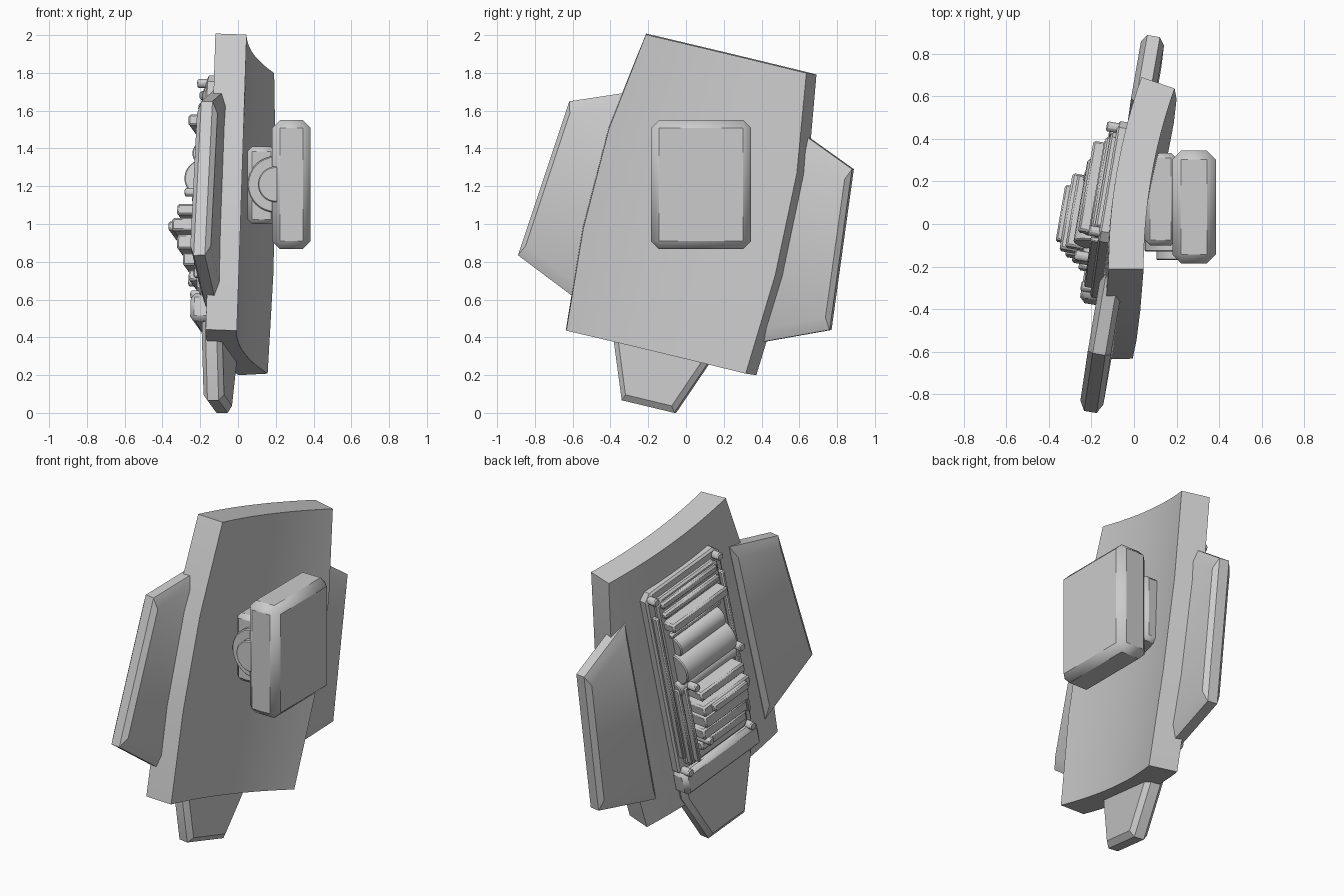
import bpy, bmesh, math
from mathutils import Vector, Matrix

cube = bpy.data.objects.get("Cube")
if cube:
    bpy.data.objects.remove(cube, do_unlink=True)

grey = bpy.data.materials.new("plain_grey")
grey.use_nodes = True
COLOUR = (0.6, 0.6, 0.6, 1)
grey.diffuse_color = COLOUR
grey.node_tree.nodes["Principled BSDF"].inputs["Base Color"].default_value = COLOUR

# Tilted frame of the shield: x = out of the hollow face, y = across, z = along
across = Vector((0.167, 0.972, -0.233)).normalized()
out = across.cross(Vector((0.033, 0.233, 0.972))).normalized()
along = out.cross(across)
FRAME = Matrix.Translation((0.055, 0.03, 1.095)) @ Matrix((out, across, along)).transposed().to_4x4()
WORLD = Matrix.Identity(4)


def finish(name, bm, frame=FRAME, bevel=0, segments=1):
    bmesh.ops.recalc_face_normals(bm, faces=bm.faces)
    mesh = bpy.data.meshes.new(name)
    bm.to_mesh(mesh)
    bm.free()
    mesh.materials.append(grey)
    ob = bpy.data.objects.new(name, mesh)
    bpy.context.collection.objects.link(ob)
    ob.matrix_world = frame
    if bevel:
        mod = ob.modifiers.new("edge", 'BEVEL')
        mod.width, mod.segments = bevel, segments
    return ob


def loft(name, rings, frame=FRAME):
    """Skin a list of equal-length rings and cap both ends."""
    bm = bmesh.new()
    loops = [[bm.verts.new(p) for p in ring] for ring in rings]
    for a, b in zip(loops, loops[1:]):
        for i in range(len(a)):
            j = (i + 1) % len(a)
            bm.faces.new((a[i], a[j], b[j], b[i]))
    bm.faces.new(loops[0])
    bm.faces.new(loops[-1])
    return finish(name, bm, frame)


def box(name, xs, ys, zs, bevel=0.01, frame=FRAME, segments=1):
    bm = bmesh.new()
    bmesh.ops.create_cube(bm, size=1)
    for v in bm.verts:
        v.co = [a + (b - a) * (c + 0.5) for c, (a, b) in zip(v.co, (xs, ys, zs))]
    return finish(name, bm, frame, bevel, segments)


def rod(name, centre, axis, radius, length, sides=24, frame=FRAME):
    bm = bmesh.new()
    turn = Vector((0, 0, 1)).rotation_difference(Vector(axis)).to_matrix().to_4x4()
    bmesh.ops.create_cone(bm, cap_ends=True, segments=sides, radius1=radius,
                          radius2=radius, depth=length,
                          matrix=Matrix.Translation(centre) @ turn)
    return finish(name, bm, frame, 0.006)


def bevelled_plate(name, outline, mid, half, rim, inset):
    """Flat plate whose two faces are drawn in towards the middle."""
    cy = sum(p[0] for p in outline) / len(outline)
    cz = sum(p[1] for p in outline) / len(outline)
    rings = []
    for x, k in ((-half, 1 - inset), (-rim, 1), (rim, 1), (half, 1 - inset)):
        rings.append([(mid + x, cy + (y - cy) * k, cz + (z - cz) * k) for y, z in outline])
    return loft(name, rings)


# Curved shield: a grid on a shallow arc, given thickness along its normals
THICK, CURVE, COLS = 0.165, 0.19, 16
rows = ((-0.795, 0.495), (-0.25, 0.53), (0.3, 0.518), (0.828, 0.443))
bm = bmesh.new()
layers = ([], [])
for z, half in rows:
    for depth, layer in zip((0, THICK), layers):
        line = []
        for i in range(COLS + 1):
            y = half * (2 * i / COLS - 1)
            n = Vector((1, -2 * CURVE * y, 0)).normalized()
            line.append(bm.verts.new(Vector((CURVE * y * y, y, z)) - n * depth))
        layer.append(line)
for layer in layers:
    for a, b in zip(layer, layer[1:]):
        for i in range(COLS):
            bm.faces.new((a[i], a[i + 1], b[i + 1], b[i]))
front, back = layers
for r in (0, -1):
    for i in range(COLS):
        bm.faces.new((front[r][i], front[r][i + 1], back[r][i + 1], back[r][i]))
for c in (0, -1):
    for r in range(len(rows) - 1):
        bm.faces.new((front[r][c], front[r + 1][c], back[r + 1][c], back[r][c]))
shield = finish("shield", bm)

# Side wings and lower fin
wing = [(0.78, 0.386), (0.86, -0.47), (0.44, -0.65), (0.42, 0.53)]
for side, name in ((-1, "front_wing"), (1, "rear_wing")):
    bevelled_plate(name, [(side * y, z) for y, z in wing], -0.105, 0.055, 0.03, 0.14)
bevelled_plate("lower_fin", [(-0.145, -1.09), (0.145, -1.09), (0.28, -0.74),
                             (0.28, -0.6), (-0.28, -0.6), (-0.28, -0.74)],
               -0.13, 0.055, 0.03, 0.12)

# Upright arm pad with its mount and hinge
box("arm_pad", (0.18, 0.385), (-0.185, 0.345), (0.867, 1.55), 0.042, WORLD)
box("pad_mount", (0.05, 0.2), (-0.1, 0.335), (1.0, 1.41), 0.025, WORLD)
rod("hinge_outer", (0.2, 0.06, 1.21), (0, 1, 0), 0.15, 0.38, 32, WORLD)
rod("hinge_inner", (0.2, 0.04, 1.21), (0, 1, 0), 0.095, 0.42, 32, WORLD)


# Machinery panel on the bulging face: two stacked plates with cut corners
def cut_corner_plate(name, y, z0, z1, x0, x1, cut):
    def ring(x, s):
        a, b, c = y - s, z0 + s, z1 - s
        return [(x, -a + cut, b), (x, a - cut, b), (x, a, b + cut), (x, a, c - cut),
                (x, a - cut, c), (x, -a + cut, c), (x, -a, c - cut), (x, -a, b + cut)]
    return loft(name, [ring(x0, 0), ring(x1 + 0.01, 0), ring(x1, 0.012)])


cut_corner_plate("panel_base", 0.295, -0.58, 0.65, -0.13, -0.2, 0.04)
cut_corner_plate("panel_tray", 0.245, -0.53, 0.6, -0.19, -0.225, 0.03)
box("panel_foot", (-0.245, -0.13), (-0.3, 0.3), (-0.69, -0.54), 0.025)

# Cross bars: (position along, height along, depth, low end, high end)
bars = [(0.555, 0.045, -0.245, -0.22, 0.22), (0.49, 0.04, -0.25, -0.22, 0.22),
        (0.42, 0.06, -0.3, -0.22, 0.22), (0.34, 0.035, -0.25, -0.2, 0.2),
        (-0.06, 0.06, -0.35, -0.19, 0.16), (-0.14, 0.07, -0.375, -0.19, 0.18),
        (-0.235, 0.08, -0.345, -0.19, 0.16), (-0.33, 0.07, -0.31, -0.19, 0.16),
        (-0.42, 0.06, -0.275, -0.2, 0.16)]
for i, (z, h, x, a, b) in enumerate(bars):
    box(f"cross_bar_{i + 1}", (x, -0.2), (a, b), (z - h / 2, z + h / 2), 0.01)
box("bar_cap", (-0.4, -0.36), (-0.15, 0.12), (-0.165, -0.115), 0.008)

# Rounded drums across the middle
for i, (z, r, half) in enumerate(((0.25, 0.065, 0.18), (0.11, 0.1, 0.2), (-0.01, 0.05, 0.23))):
    rod(f"drum_{i + 1}", (-0.215, 0, z), (0, 1, 0), r, 2 * half)

# Long rails beside the bars
for i, y in enumerate((0.19, 0.225)):
    box(f"long_rail_{i + 1}", (-0.275 + 0.02 * i, -0.2), (y - 0.012, y + 0.012), (-0.5, 0.0), 0.006)
for side, name in ((-1, "front_side_rail"), (1, "rear_side_rail")):
    box(name, (-0.235, -0.18), (side * 0.262 - 0.012, side * 0.262 + 0.012), (-0.45, 0.5), 0.006)

# Pegs at the panel corners and among the bars
pegs = [(-0.25, 0.61, -0.25), (0.26, 0.61, -0.25), (0.26, -0.54, -0.26), (-0.25, -0.54, -0.25),
        (-0.24, 0.02, -0.3), (0.15, -0.01, -0.32), (0.13, -0.38, -0.33)]
for i, (y, z, x) in enumerate(pegs):
    rod(f"peg_{i + 1}", ((x - 0.17) / 2, y, z), (1, 0, 0), 0.024, -0.17 - x, 12)

# Crisp edges, smooth curves
for ob in bpy.context.scene.objects:
    ob.select_set(ob.type == 'MESH')
bpy.context.view_layer.objects.active = shield
bpy.ops.object.shade_smooth_by_angle(angle=math.radians(25))
